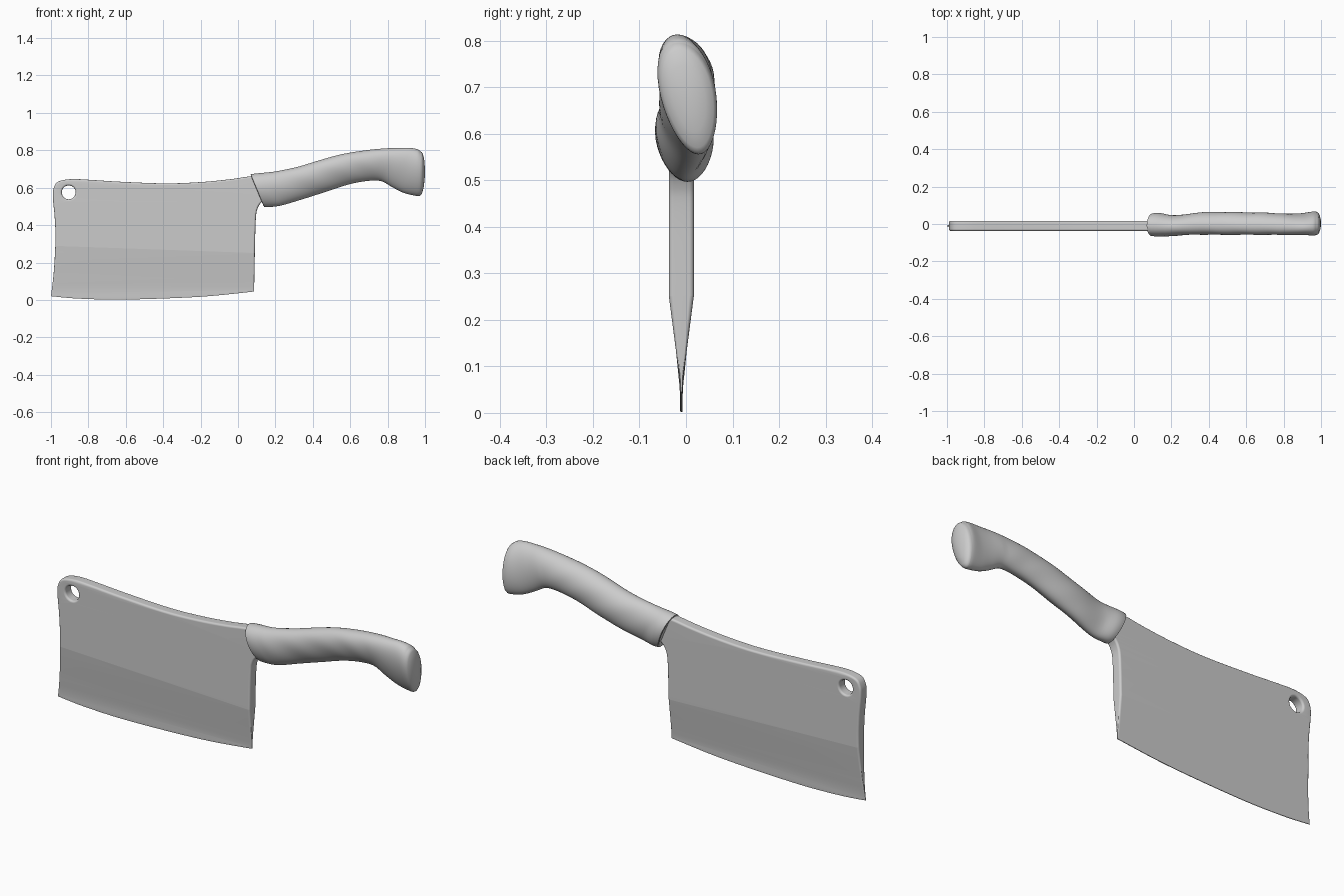
import bpy, bmesh, math
from mathutils import Vector

if "Cube" in bpy.data.objects:
    bpy.data.objects.remove(bpy.data.objects["Cube"])

YC, HALF = -0.01, 0.027   # blade centre plane and half thickness


def smooth_path(pts, steps):
    """Catmull-Rom interpolation of tuples of any length."""
    out = []
    for i in range(len(pts) - 1):
        p0, p1 = pts[max(i - 1, 0)], pts[i]
        p2, p3 = pts[i + 1], pts[min(i + 2, len(pts) - 1)]
        for k in range(steps):
            t = k / steps
            out.append(tuple(0.5 * (2 * b + (c - a) * t + (2 * a - 5 * b + 4 * c - d) * t * t
                                    + (3 * b - a - 3 * c + d) * t ** 3)
                             for a, b, c, d in zip(p0, p1, p2, p3)))
    return out + [tuple(pts[-1])]


def finish(name, bm, angle):
    bmesh.ops.recalc_face_normals(bm, faces=bm.faces[:])
    mesh = bpy.data.meshes.new(name)
    bm.to_mesh(mesh)
    bm.free()
    ob = bpy.data.objects.new(name, mesh)
    bpy.context.collection.objects.link(ob)
    bpy.ops.object.select_all(action='DESELECT')
    ob.select_set(True)
    bpy.context.view_layer.objects.active = ob
    bpy.ops.object.shade_smooth_by_angle(angle=math.radians(angle))
    return ob


# Blade outline: toe, spine, heel, cutting edge
toe_spine = [(-1, .02), (-.985, .15), (-.976, .32), (-.98, .44), (-.99, .55), (-.985, .6),
             (-.96, .633), (-.89, .646), (-.79, .642), (-.63, .632), (-.39, .623),
             (-.2, .63), (-.045, .645), (.06, .66), (.15, .665)]
heel = [(.18, .55), (.13, .525), (.105, .49), (.095, .43), (.09, .25), (.086, .045)]
edge = [(.086, .045), (-.2, .017), (-.6, .002), (-.85, .007), (-1, .02)]
edge_s = smooth_path(edge, 6)
outline = smooth_path(toe_spine, 5) + smooth_path(heel, 5)[:-1] + edge_s[:-1]
hole = [(-.905 + .037 * math.cos(a), .575 + .037 * math.sin(a))
        for a in (-i * math.tau / 32 for i in range(32))]

cu = bpy.data.curves.new("blade_profile", 'CURVE')
cu.dimensions, cu.fill_mode = '2D', 'BOTH'
cu.bevel_depth, cu.offset, cu.extrude, cu.bevel_resolution = .01, -.01, HALF - .01, 2
for loop in (outline, hole):
    sp = cu.splines.new('POLY')
    sp.points.add(len(loop) - 1)
    for p, (x, z) in zip(sp.points, loop):
        p.co = (x, z, 0, 1)
    sp.use_cyclic_u = True
tmp = bpy.data.objects.new("blade_profile", cu)
bpy.context.collection.objects.link(tmp)
solid = bpy.data.meshes.new_from_object(tmp.evaluated_get(bpy.context.evaluated_depsgraph_get()))
bpy.data.objects.remove(tmp)

# Blade solid, ground to a wedge below a sloped bevel line
bm = bmesh.new()
bm.from_mesh(solid)
bmesh.ops.remove_doubles(bm, verts=bm.verts[:], dist=1e-4)
bmesh.ops.bisect_plane(bm, geom=bm.verts[:] + bm.edges[:] + bm.faces[:],
                       plane_co=(-1, .29, 0), plane_no=(.035, 1, 0))


def edge_z(x):
    for (x1, z1), (x0, z0) in zip(edge_s, edge_s[1:]):
        if x0 <= x <= x1:
            return z0 + (z1 - z0) * (x - x0) / (x1 - x0)
    return .045 if x > 0 else .02


for v in bm.verts:
    x, z, d = v.co
    zb, zc = edge_z(x), .29 - .035 * (x + 1)
    f = min(1, max(.1, (z - zb) / (zc - zb)))
    v.co = (x, YC - d * f, max(z, 0))
blade = finish("blade", bm, 40)
wn = blade.modifiers.new("weighted_normals", 'WEIGHTED_NORMAL')
wn.keep_sharp = True

# Handle stations: top x, top z, bottom x, bottom z, centre y, half width, tilt
stations = [
    (.068, .672, .140, .498, -.003, .060, .005),
    (.105, .677, .170, .497, -.003, .062, .006),
    (.200, .687, .235, .506, -.008, .054, .006),
    (.320, .712, .350, .540, .003, .057, .010),
    (.430, .745, .460, .575, .005, .060, .012),
    (.550, .778, .590, .617, .004, .058, .013),
    (.690, .801, .690, .636, .003, .057, .014),
    (.800, .811, .765, .635, .001, .055, .016),
    (.870, .813, .830, .600, .000, .054, .018),
    (.920, .813, .890, .571, .002, .055, .020),
    (.958, .806, .950, .557, .005, .060, .021),
    (.975, .795, .970, .556, .006, .059, .021),
]
SEG = 40


def ring(bm, st, scale=1, dx=0):
    tx, tz, bx, bz, yc, w, tilt = st
    c = Vector(((tx + bx) / 2 + dx, yc, (tz + bz) / 2))
    up = Vector(((tx - bx) / 2, -tilt, (tz - bz) / 2))
    verts = []
    for i in range(SEG):
        a = math.tau * i / SEG
        s, k = math.sin(a), math.cos(a)
        # egg section with faint diagonal grip creases
        crease = 1 + .018 * math.sin(38 * tx + 3 * s) * (1 if .15 < tx < .8 else 0)
        off = up * s + Vector((0, w * k * (1 + .14 * s) * crease, 0))
        verts.append(bm.verts.new(c + off * scale))
    return verts


bm = bmesh.new()
path = smooth_path(stations, 6)
rings = [ring(bm, path[0], .8, .004), ring(bm, path[0], .93, -.002)]
rings += [ring(bm, st) for st in path]
rings += [ring(bm, path[-1], s, dx) for s, dx in
          ((.96, .008), (.88, .014), (.6, .022), (.3, .026), (.08, .027))]
for r0, r1 in zip(rings, rings[1:]):
    for i in range(SEG):
        j = (i + 1) % SEG
        bm.faces.new((r0[i], r0[j], r1[j], r1[i]))
bm.faces.new(rings[0])
bm.faces.new(rings[-1])
finish("handle", bm, 50)
